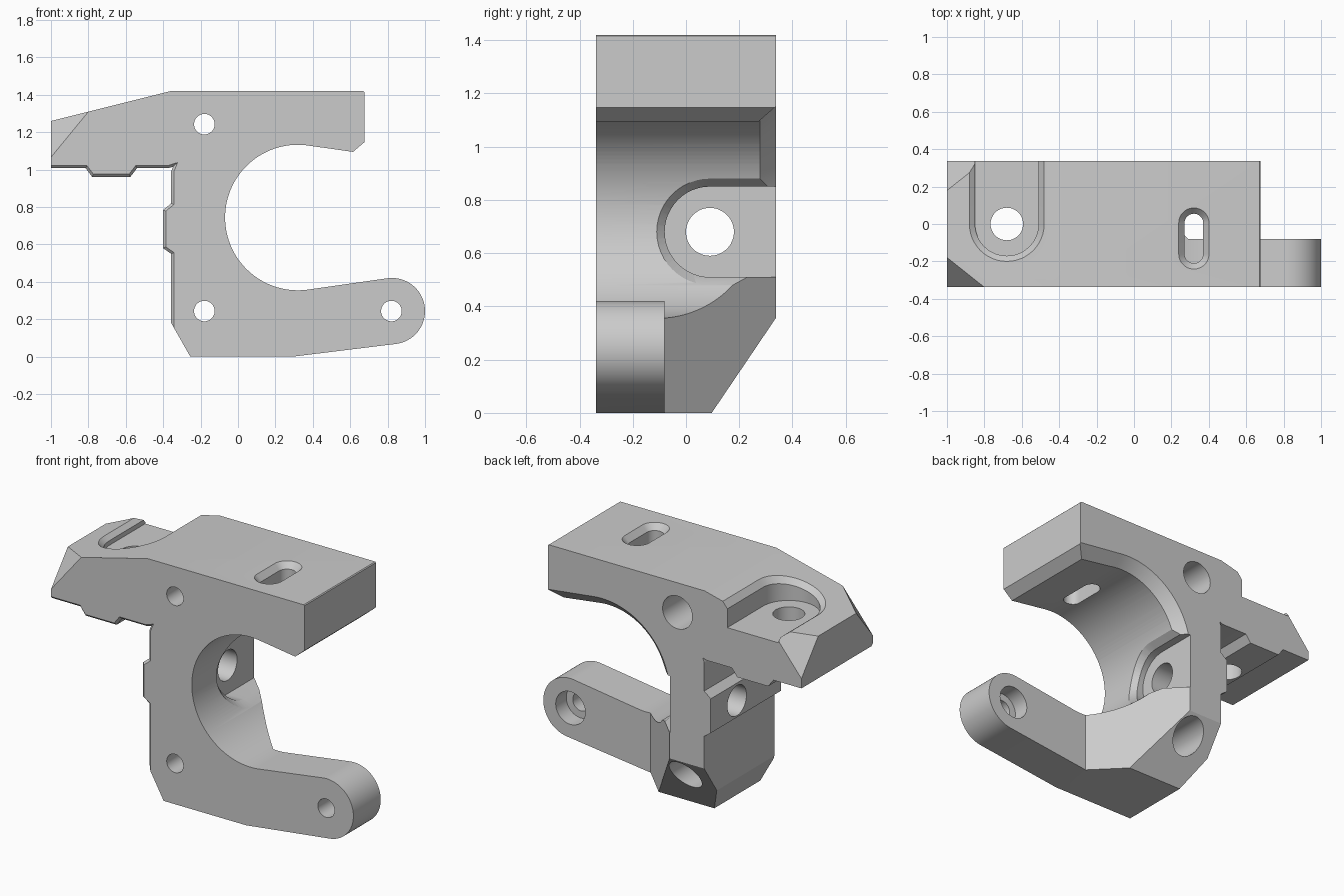
import bpy
import bmesh
from math import sin, cos, pi, radians, sqrt, atan2
from mathutils import Vector

if "Cube" in bpy.data.objects:
    bpy.data.objects.remove(bpy.data.objects["Cube"])

HALF = 0.338                     # half the depth of the body
BORE, BORE_R = (0.32, 0.744), 0.389
AXES = {"X": lambda u, v, w: (w, u, v),
        "Y": lambda u, v, w: (u, w, v),
        "Z": lambda u, v, w: (u, v, w)}


def arc(c, r, start, end, n=32):
    return [(c[0] + r * cos(radians(start + (end - start) * i / n)),
             c[1] + r * sin(radians(start + (end - start) * i / n))) for i in range(n + 1)]


def circle(c, r):
    return arc(c, r, 0, 360, 48)[:-1]


def stadium(a, b, r):
    t = atan2(b[1] - a[1], b[0] - a[0]) * 180 / pi
    return arc(b, r, t - 90, t + 90, 24) + arc(a, r, t + 90, t + 270, 24)


def loft(axis, levels):
    """Closed solid through outlines; each level is (outline, height or height function)."""
    bm = bmesh.new()
    rings = []
    for outline, w in levels:
        rings.append([bm.verts.new(AXES[axis](u, v, w(u, v) if callable(w) else w))
                      for u, v in outline])
    for a, b in zip(rings, rings[1:]):
        for i in range(len(a)):
            j = (i + 1) % len(a)
            bm.faces.new((a[i], a[j], b[j], b[i]))
    bm.faces.new(rings[0][::-1])
    bm.faces.new(rings[-1])
    bm.normal_update()
    if bm.calc_volume(signed=True) < 0:
        bmesh.ops.reverse_faces(bm, faces=bm.faces[:])
    return bm


def make_object(name, bm):
    mesh = bpy.data.meshes.new(name)
    bm.to_mesh(mesh)
    bm.free()
    ob = bpy.data.objects.new(name, mesh)
    bpy.context.collection.objects.link(ob)
    return ob


# Body outline: upper jaw, round mouth, lower arm, spine with keys, side plate
outline = [(-1, 1.008), (-1, 1.26), (-0.36, 1.42), (0.671, 1.42), (0.676, 1.415),
           (0.676, 1.147), (0.615, 1.095)]
outline += arc(BORE, BORE_R, 83, 277, 72)
outline += arc((0.823, 0.244), 0.177, 97, -83)
outline += [(0.29, 0), (-0.255, 0), (-0.357, 0.18),
            (-0.357, 0.55), (-0.4, 0.58), (-0.4, 0.785), (-0.357, 0.82),
            (-0.357, 0.992), (-0.347, 1.016), (-0.372, 1.008),
            (-0.54, 1.008), (-0.575, 0.962), (-0.78, 0.962), (-0.815, 1.008)]
body = loft("Y", [(outline, -HALF), (outline, HALF)])

# Fine chamfer along the front of the mounting sides
front_edges = [e for e in body.edges
               if all(v.co.y < 0 and v.co.x < -0.3 and 0.17 < v.co.z < 1.04 for v in e.verts)]
bmesh.ops.bevel(body, geom=front_edges, offset=0.014, segments=1, affect="EDGES")

# Sliced plate tips
for side in (-1, 1):
    cut = bmesh.ops.bisect_plane(body, geom=body.verts[:] + body.edges[:] + body.faces[:],
                                 plane_co=(-0.8, side * HALF, 1.31),
                                 plane_no=Vector((-0.039, side * 0.039, 0.032)).normalized(),
                                 clear_outer=True)
    rim = [g for g in cut["geom_cut"] if isinstance(g, bmesh.types.BMEdge)]
    bmesh.ops.edgeloop_fill(body, edges=rim)
bmesh.ops.recalc_face_normals(body, faces=body.faces)
bracket = make_object("bracket_body", body)

cutters = []


def cut_with(name, axis, levels):
    ob = make_object(name, loft(axis, levels))
    ob.hide_render = True
    cutters.append(ob)


# Screw recess inside the mouth, open to the back
def mouth_wall(u, v):
    return BORE[0] - sqrt(BORE_R ** 2 - (v - BORE[1]) ** 2)


def mouth_recess(r):
    return stadium((0.09, 0.68), (0.6, 0.68), r)


cut_with("mouth_recess", "X", [(mouth_recess(0.17), -0.132), (mouth_recess(0.17), 0.25)])
cut_with("mouth_recess_lip", "X",
         [(mouth_recess(0.166), -0.11),
          (mouth_recess(0.166), lambda u, v: mouth_wall(u, v) - 0.034),
          (mouth_recess(0.203), lambda u, v: mouth_wall(u, v) + 0.003),
          (mouth_recess(0.203), 0.27)])

# Space behind the arm, ending in a diagonal wall, and the sloped lower back
relief = [(0.29, -0.08), (1.3, -0.08), (1.3, 0.5), (-0.29, 0.5)]
cut_with("arm_relief", "Z", [(relief, -0.2), (relief, 0.515)])
slope = [(0.029, -0.1), (0.6, -0.1), (0.6, 0.744)]
cut_with("back_slope", "X", [(slope, -0.7), (slope, 0.7)])


# Chamfer on the back rim of the mouth
def mouth(r):
    end = BORE[1] - 0.0712 + 1.0075 * r
    return arc(BORE, r, 180, 83, 36) + [(0.9, end), (0.9, BORE[1])]


cut_with("mouth_chamfer", "Y", [(mouth(BORE_R - 0.04), HALF - 0.1),
                                (mouth(BORE_R + 0.1), HALF + 0.04)])

# Screw hole through the spine
spine_hole = circle((0.09, 0.68), 0.09)
cut_with("spine_hole", "X", [(spine_hole, -0.6), (spine_hole, 0.1)])


# Screw recess in the sloped plate, open to the back
def plate_top(u, v):
    return 1.42 + 0.25 * (u + 0.36)


def plate_recess(r):
    return stadium(plate_c, (plate_c[0], 0.6), r)


plate_c = (-0.68, 0)
cut_with("plate_recess", "Z", [(plate_recess(0.17), 1.24),
                               (plate_recess(0.17), lambda u, v: plate_top(u, v) - 0.03),
                               (plate_recess(0.2), plate_top),
                               (plate_recess(0.2), 1.7)])
plate_hole = circle(plate_c, 0.087)
cut_with("plate_hole", "Z", [(plate_hole, 0.9), (plate_hole, 1.3)])


# Flared slot through the upper jaw
def slot(r):
    return stadium((0.32, -0.16), (0.32, 0.005), r)


cut_with("jaw_slot", "Z", [(slot(0.05), 1.0), (slot(0.05), 1.385),
                           (slot(0.081), 1.42), (slot(0.081), 1.5)])

# Counterbored screw holes from front to back
for i, c in enumerate([(-0.18, 1.243), (-0.18, 0.244), (0.82, 0.244)]):
    cut_with(f"screw_hole_{i}", "Y", [(circle(c, 0.055), -0.5), (circle(c, 0.055), -0.18),
                                      (circle(c, 0.098), -0.18), (circle(c, 0.098), 0.5)])

# Apply the cuts
bpy.ops.object.select_all(action="DESELECT")
bpy.context.view_layer.objects.active = bracket
bracket.select_set(True)
for ob in cutters:
    mod = bracket.modifiers.new(ob.name, "BOOLEAN")
    mod.operation = "DIFFERENCE"
    mod.solver = "EXACT"
    mod.object = ob
    bpy.ops.object.modifier_apply(modifier=mod.name)
for ob in cutters:
    bpy.data.objects.remove(ob)

# Plain grey finish
grey = bpy.data.materials.new("plain_grey")
grey.use_nodes = True
colour = (0.6, 0.6, 0.6, 1)
grey.diffuse_color = colour
grey.node_tree.nodes["Principled BSDF"].inputs["Base Color"].default_value = colour
bracket.data.materials.clear()
bracket.data.materials.append(grey)
bpy.ops.object.shade_smooth_by_angle(angle=radians(20))
